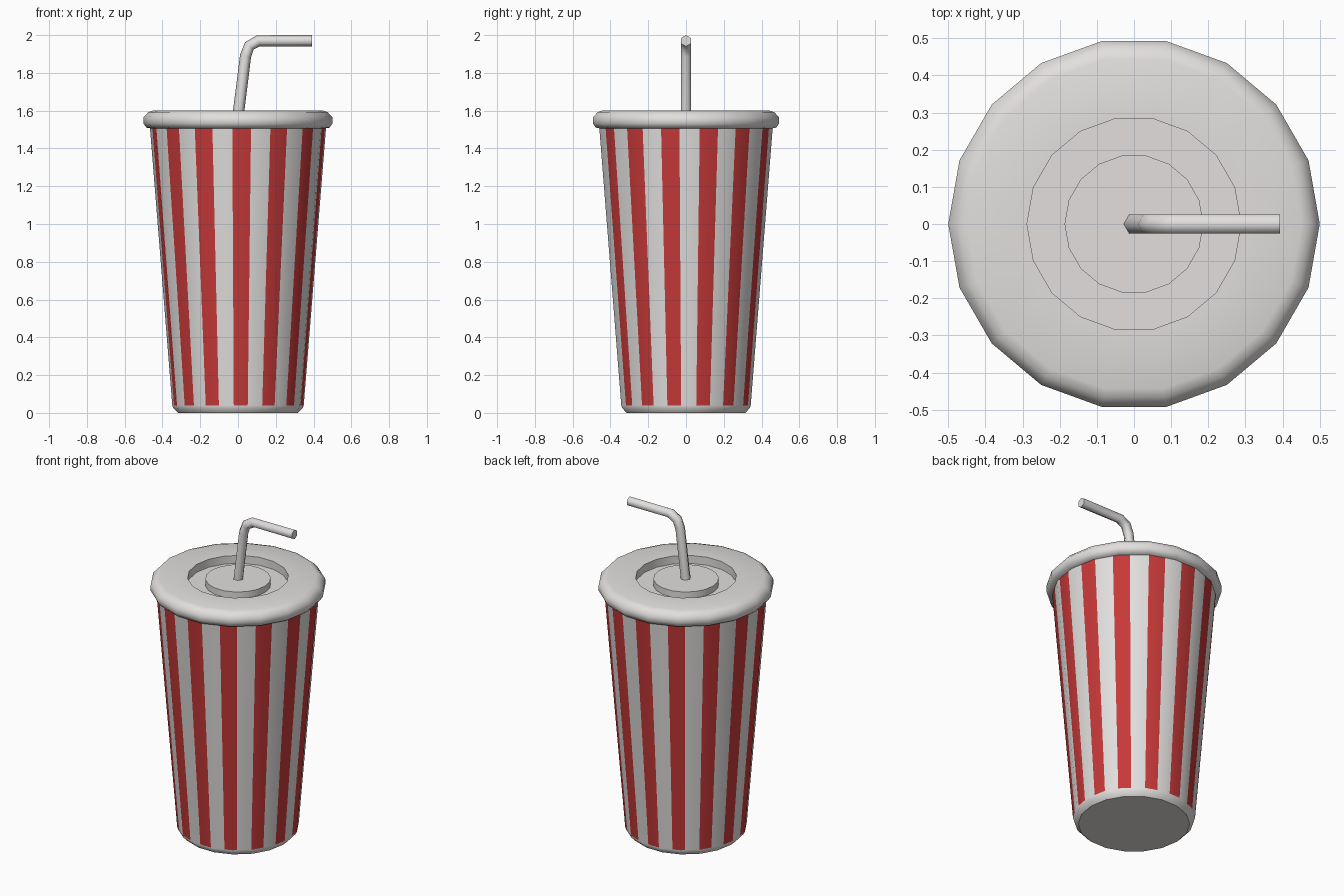
import bpy, math
from mathutils import Vector

if "Cube" in bpy.data.objects:
    bpy.data.objects.remove(bpy.data.objects["Cube"])

SIDES = 18
STEP = 360 / SIDES


def material(name, rgb):
    m = bpy.data.materials.new(name)
    m.diffuse_color = (*rgb, 1)
    m.use_nodes = True
    m.node_tree.nodes["Principled BSDF"].inputs["Base Color"].default_value = m.diffuse_color
    return m


white = material("warm_white", (0.76, 0.74, 0.73))
red = material("stripe_red", (0.57, 0.04, 0.04))


def make_object(name, verts, faces, mats, angle):
    me = bpy.data.meshes.new(name)
    me.from_pydata(verts, [], faces)
    for m in mats:
        me.materials.append(m)
    me.shade_smooth()
    me.set_sharp_from_angle(angle=math.radians(angle))
    ob = bpy.data.objects.new(name, me)
    bpy.context.collection.objects.link(ob)
    return ob


def lathe(profile, angles):
    """Revolve a profile; points lie on an 18-sided polygon, not a circle."""
    verts, faces, n = [], [], len(angles)
    for r, z in profile:
        for a in angles:
            k = math.cos(math.radians(STEP / 2)) / math.cos(math.radians(a % STEP - STEP / 2))
            t = math.radians(a)
            verts.append((r * k * math.cos(t), r * k * math.sin(t), z))
    for i in range(len(profile) - 1):
        for j in range(n):
            k = (j + 1) % n
            faces.append((i * n + j, (i + 1) * n + j, (i + 1) * n + k, i * n + k))
    return verts, faces


# Cup: tapered body with 14 stripes cut into its wall
COUNT, WIDTH, FIRST = 14, 12.3, -87.6
period = 360 / COUNT
corners = [i * STEP for i in range(SIDES)]
edges = [(FIRST + i * period + s * WIDTH / 2) % 360 for i in range(COUNT) for s in (-1, 1)]
angles = sorted(corners + edges)
n = len(angles)
profile = [(0.467, 1.52), (0.348, 0.04), (0.343, 0.025), (0.318, 0.0)]
verts, faces = lathe(profile, angles)
last = (len(profile) - 1) * n
faces.append(tuple(last + j for j in reversed(range(n))))
cup = make_object("cup", verts, faces, [white, red], 50)
for j in range(n):
    mid = (angles[j] + (angles[(j + 1) % n] - angles[j]) % 360 / 2) % 360
    off = (mid - FIRST + period / 2) % period - period / 2
    if abs(off) < WIDTH / 2:
        cup.data.polygons[j].material_index = 1

# Round shading across the flat wall panels
normals = [Vector((0, 0, 1))] * len(cup.data.loops)
for p in cup.data.polygons:
    for li in p.loop_indices:
        co = cup.data.vertices[cup.data.loops[li].vertex_index].co
        out = Vector((co.x, co.y, 0)).normalized()
        drop = -0.08 if co.z > 0.03 else (-0.4 if co.z > 0.01 else -0.9)
        flat = p.normal.z < -0.95
        normals[li] = p.normal.copy() if flat else (out + Vector((0, 0, drop))).normalized()
cup.data.normals_split_custom_set(normals)

# Lid: raised centre disc, ring recess, rounded overhanging rim
lid_profile = [(0.187, 1.59), (0.187, 1.55), (0.288, 1.55), (0.288, 1.6), (0.45, 1.6),
               (0.475, 1.592), (0.5, 1.565), (0.5, 1.532), (0.485, 1.51), (0.455, 1.505)]
verts, faces = lathe(lid_profile, corners)
faces.append(tuple(range(SIDES)))
make_object("lid", verts, faces, [white], 50)

# Straw: six-sided bent tube
path = [Vector((x, 0, z)) for x, z in
        ((0.0, 1.57), (0.04, 1.89), (0.06, 1.943), (0.108, 1.97), (0.393, 1.97))]
verts, faces, R = [], [], 0.03
for i, p in enumerate(path):
    d0 = (p - path[max(i - 1, 0)]).normalized()
    d1 = (path[min(i + 1, len(path) - 1)] - p).normalized()
    t = (d0 + d1).normalized()
    side = Vector((-t.z, 0, t.x))
    for k in range(6):
        a = k * math.pi / 3
        verts.append(p + R * (math.cos(a) * side + math.sin(a) * Vector((0, 1, 0))))
for i in range(len(path) - 1):
    for k in range(6):
        m = (k + 1) % 6
        faces.append((i * 6 + k, i * 6 + m, i * 6 + 6 + m, i * 6 + 6 + k))
e = (len(path) - 1) * 6
faces += [tuple(reversed(range(6))), tuple(range(e, e + 6))]
make_object("straw", verts, faces, [white], 65)
